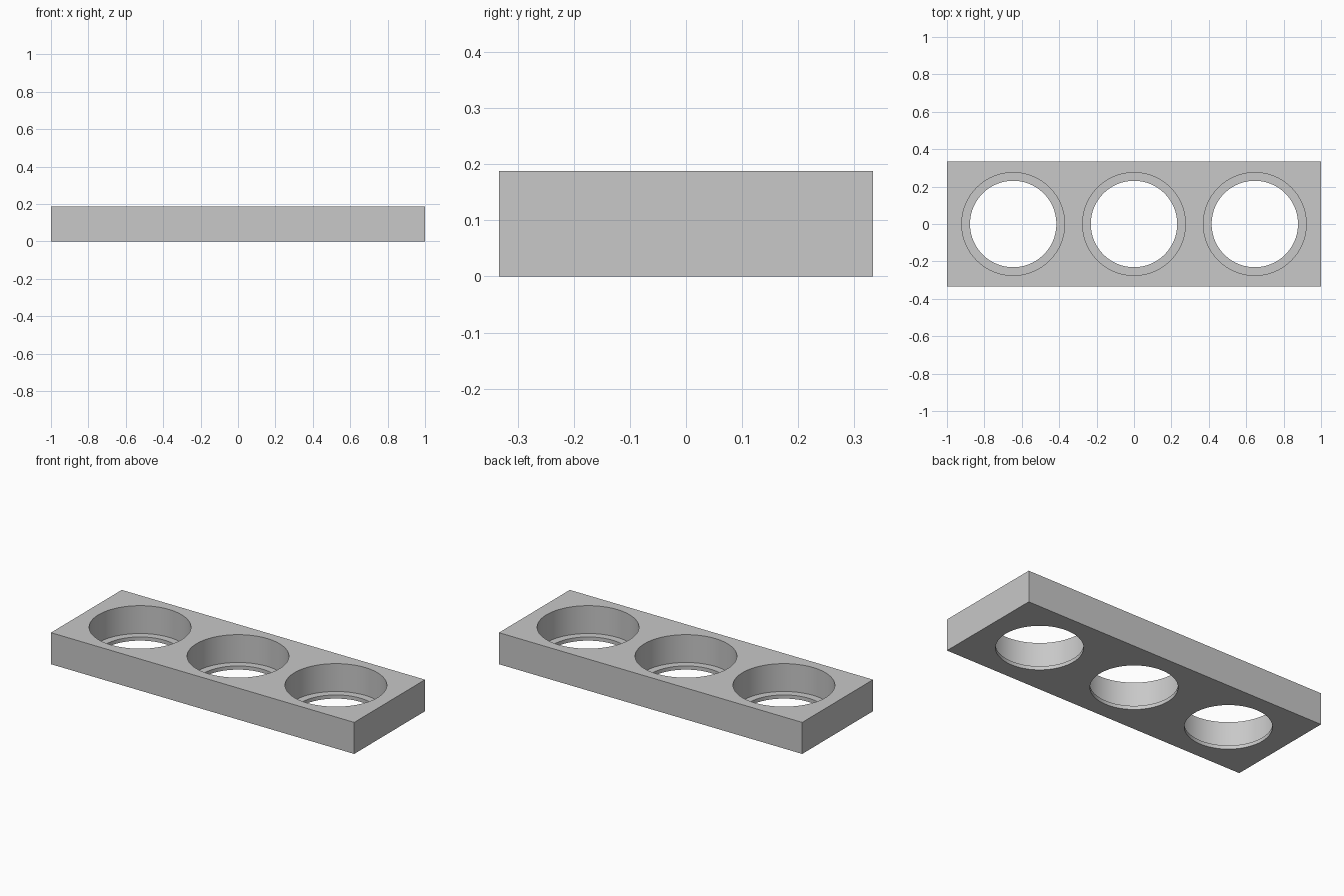
import bpy
import math

if "Cube" in bpy.data.objects:
    bpy.data.objects.remove(bpy.data.objects["Cube"], do_unlink=True)

LENGTH, WIDTH, HEIGHT = 2.0, 0.667, 0.188
SPACING = 0.646
LIP = 0.022          # height of the thin ledge at the bottom of each hole
POCKET_R, HOLE_R = 0.275, 0.231

# Single grey material
grey = bpy.data.materials.new("plain grey")
grey.use_nodes = True
colour = (0.58, 0.58, 0.58, 1)
grey.diffuse_color = colour
grey.node_tree.nodes["Principled BSDF"].inputs["Base Color"].default_value = colour

# Rectangular block
bpy.ops.mesh.primitive_cube_add(size=1, location=(0, 0, HEIGHT / 2))
block = bpy.context.object
block.name = "holder_block"
block.scale = (LENGTH, WIDTH, HEIGHT)
bpy.ops.object.transform_apply(location=True, rotation=False, scale=True)
block.data.materials.append(grey)


def bore(x, radius, bottom):
    """Cut a round hole down from the top to the given height."""
    top = HEIGHT + 0.1
    bpy.ops.mesh.primitive_cylinder_add(
        vertices=96, radius=radius, depth=top - bottom,
        location=(x, 0, (top + bottom) / 2))
    cutter = bpy.context.object
    cutter.hide_render = True
    cutter.data.materials.append(grey)
    mod = block.modifiers.new("bore", "BOOLEAN")
    mod.operation = "DIFFERENCE"
    mod.solver = "EXACT"
    mod.object = cutter
    bpy.ops.object.select_all(action="DESELECT")
    block.select_set(True)
    bpy.context.view_layer.objects.active = block
    bpy.ops.object.modifier_apply(modifier=mod.name)
    bpy.data.objects.remove(cutter, do_unlink=True)


# Three stepped holes: a wide pocket, then a narrower through hole
for i in (-1, 0, 1):
    bore(i * SPACING, POCKET_R, LIP)
    bore(i * SPACING, HOLE_R, -0.1)

bpy.ops.object.shade_smooth_by_angle(angle=math.radians(30))
